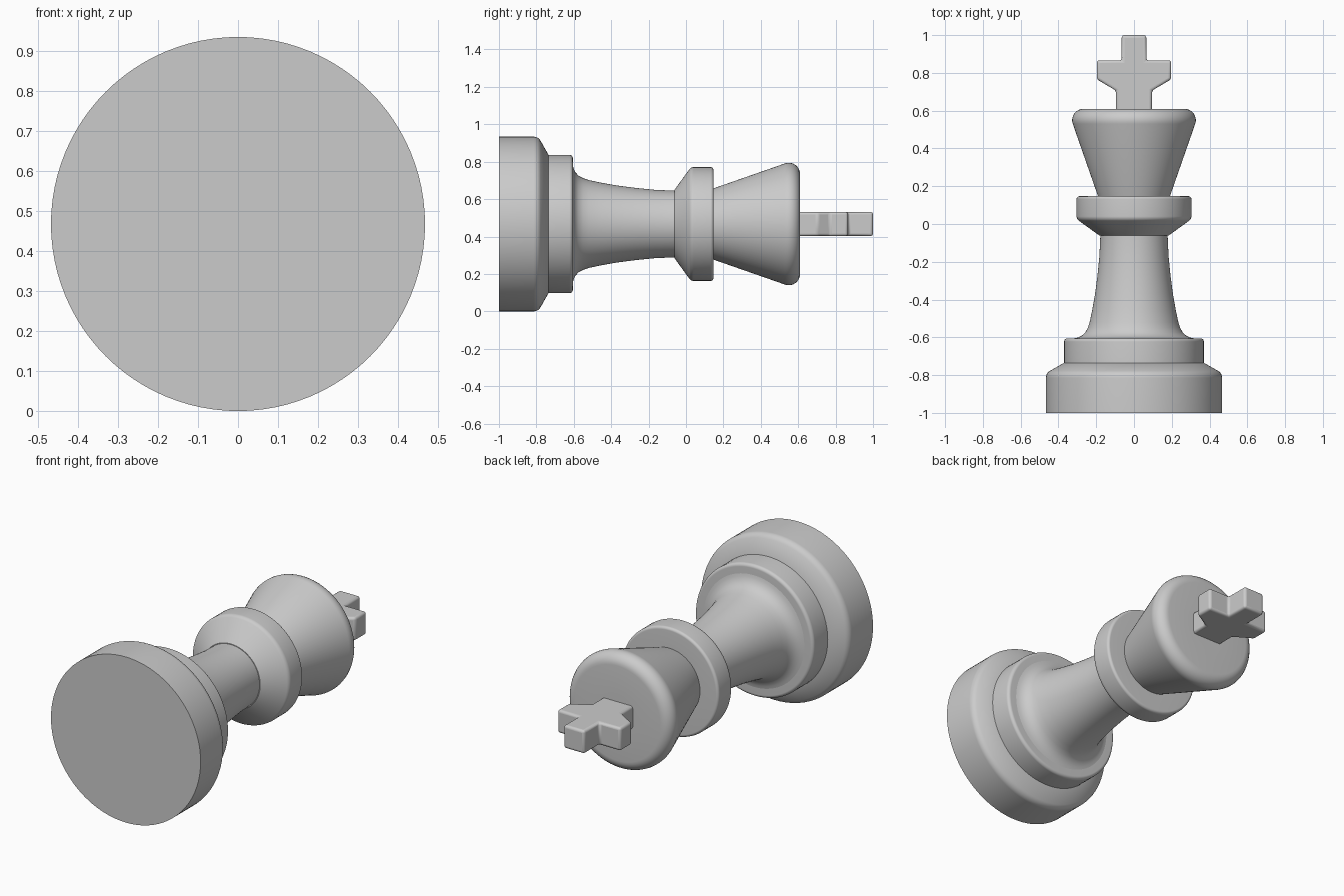
import bpy
import bmesh
import math
from mathutils import Matrix, Vector

if "Cube" in bpy.data.objects:
    bpy.data.objects.remove(bpy.data.objects["Cube"], do_unlink=True)

AXIS_Z = 0.467
SIDES = 96

grey = bpy.data.materials.new("plain grey")
grey.use_nodes = True
colour = (0.6, 0.6, 0.6, 1)
grey.diffuse_color = colour
grey.node_tree.nodes["Principled BSDF"].inputs["Base Color"].default_value = colour


def finish(bm, name):
    """Turn a bmesh into a named, smooth-shaded grey object."""
    bmesh.ops.recalc_face_normals(bm, faces=bm.faces)
    mesh = bpy.data.meshes.new(name)
    bm.to_mesh(mesh)
    bm.free()
    mesh.materials.append(grey)
    obj = bpy.data.objects.new(name, mesh)
    bpy.context.collection.objects.link(obj)
    bpy.ops.object.select_all(action="DESELECT")
    obj.select_set(True)
    bpy.context.view_layer.objects.active = obj
    return obj


def rounded(points, steps=8):
    """Replace each corner (radius, y, cut) with a circular fillet."""
    result = []
    for i, (r, y, cut) in enumerate(points):
        corner = Vector((r, y))
        if not cut:
            result.append(corner)
            continue
        to_prev = (Vector(points[i - 1][:2]) - corner).normalized()
        to_next = (Vector(points[i + 1][:2]) - corner).normalized()
        a, b = corner + to_prev * cut, corner + to_next * cut
        w = math.sin(to_prev.angle(to_next) / 2)
        for k in range(steps + 1):
            t = k / steps
            p, q, s = (1 - t) ** 2, 2 * w * t * (1 - t), t * t
            result.append((a * p + corner * q + b * s) / (p + q + s))
    return result


def lathe(name, points):
    """Revolve a profile around the lying axis and close both ends."""
    bm = bmesh.new()
    rings = []
    for r, y in rounded(points):
        angles = [math.tau * k / SIDES for k in range(SIDES)]
        rings.append([bm.verts.new((r * math.cos(a), y, AXIS_Z + r * math.sin(a)))
                      for a in angles])
    for low, high in zip(rings, rings[1:]):
        for k in range(SIDES):
            n = (k + 1) % SIDES
            bm.faces.new((low[k], low[n], high[n], high[k]))
    bm.faces.new(rings[0])
    bm.faces.new(rings[-1])
    finish(bm, name)
    bpy.ops.object.shade_smooth_by_angle(angle=math.radians(30))


# Turned body, from the foot to the head
lathe("base", [(0.467, -1, 0), (0.467, -0.79, 0.025), (0.37, -0.735, 0)])
lathe("plinth", [(0.37, -0.75, 0), (0.37, -0.605, 0.018), (0.2, -0.605, 0)])
lathe("stem", [(0.32, -0.606, 0), (0.3, -0.602, 0), (0.278, -0.592, 0),
               (0.258, -0.575, 0), (0.245, -0.55, 0), (0.235, -0.52, 0),
               (0.222, -0.46, 0), (0.206, -0.37, 0), (0.193, -0.27, 0),
               (0.183, -0.17, 0), (0.178, -0.06, 0), (0.178, 0, 0)])
lathe("collar", [(0.182, -0.062, 0), (0.304, 0.026, 0.015),
                 (0.304, 0.147, 0.015), (0.15, 0.147, 0)])
lathe("head", [(0.181, 0.12, 0), (0.352, 0.61, 0.085), (0.1, 0.61, 0)])

# Cross finial: half outline mirrored, then given thickness
half = [(0.095, 0.59), (0.095, 0.706), (0.197, 0.766),
        (0.197, 0.866), (0.065, 0.866), (0.065, 1)]
outline = half + [(-x, y) for x, y in reversed(half)]
bm = bmesh.new()
face = bm.faces.new([bm.verts.new((x, y, AXIS_Z - 0.065)) for x, y in outline])
extruded = bmesh.ops.extrude_face_region(bm, geom=[face])["geom"]
bmesh.ops.translate(bm, vec=(0, 0, 0.13),
                    verts=[g for g in extruded if isinstance(g, bmesh.types.BMVert)])
cross = finish(bm, "cross")
bevel = cross.modifiers.new("soft edges", "BEVEL")
bevel.width = 0.014
bevel.segments = 4
bevel.limit_method = "ANGLE"
bevel.angle_limit = math.radians(25)
bpy.ops.object.shade_smooth_by_angle(angle=math.radians(30))
